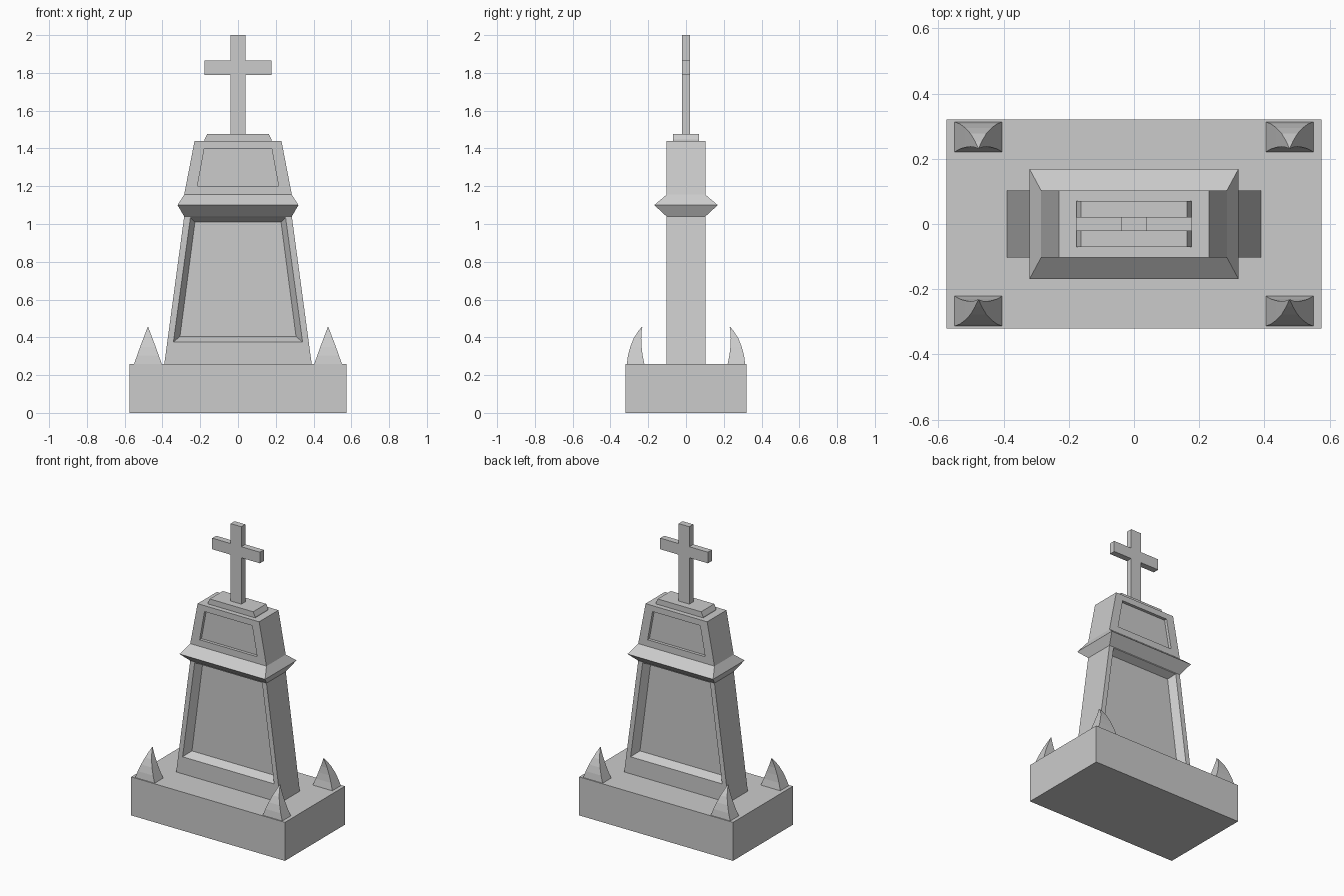
import bpy, bmesh

if "Cube" in bpy.data.objects:
    bpy.data.objects.remove(bpy.data.objects["Cube"])


def loft(name, rings):
    """Skin a sequence of equal-sized closed rings and cap both ends."""
    bm = bmesh.new()
    vs = [[bm.verts.new(p) for p in r] for r in rings]
    n = len(rings[0])
    for a, b in zip(vs, vs[1:]):
        for i in range(n):
            j = (i + 1) % n
            bm.faces.new((a[i], a[j], b[j], b[i]))
    bm.faces.new(vs[0][::-1])
    bm.faces.new(vs[-1])
    bmesh.ops.recalc_face_normals(bm, faces=bm.faces)
    me = bpy.data.meshes.new(name)
    bm.to_mesh(me)
    bm.free()
    ob = bpy.data.objects.new(name, me)
    bpy.context.collection.objects.link(ob)
    return ob


def rect(hx, y0, y1, z, cx=0):
    """Horizontal rectangle ring."""
    return [(cx - hx, y0, z), (cx + hx, y0, z), (cx + hx, y1, z), (cx - hx, y1, z)]


def trapezoid(hb, zb, ht, zt, y):
    """Upright trapezoid ring in the xz plane."""
    return [(-hb, y, zb), (hb, y, zb), (ht, y, zt), (-ht, y, zt)]


def panelled_slab(name, outline, rim, floor, hy, depth):
    """Tapered slab with a sunken panel on the front and the back."""
    front = [trapezoid(*floor, -hy + depth), trapezoid(*rim, -hy), trapezoid(*outline, -hy)]
    back = [[(x, -y, z) for x, y, z in r] for r in reversed(front)]
    loft(name, front + back)


# plinth
loft("plinth", [rect(0.575, -0.32, 0.32, z) for z in (0, 0.26)])

# main shaft with bevelled panel, and upper block with shallow panel
panelled_slab("lower_shaft", (0.39, 0.26, 0.285, 1.04), (0.342, 0.375, 0.252, 1.034),
              (0.307, 0.405, 0.228, 1.01), 0.103, 0.05)
panelled_slab("upper_block", (0.285, 1.155, 0.23, 1.44), (0.215, 1.20, 0.178, 1.40),
              (0.215, 1.20, 0.178, 1.40), 0.103, 0.02)

# pointed cornice between them
loft("cornice", [rect(hx, -hy, hy, z) for hx, hy, z in
                 ((0.285, 0.103, 1.04), (0.32, 0.168, 1.10), (0.285, 0.103, 1.155))])

# cap step under the cross
loft("cap_step", [rect(0.177, -0.07, 0.07, 1.44), rect(0.177, -0.07, 0.07, 1.447),
                  rect(0.162, -0.07, 0.07, 1.477)])

# cross drawn as one outline and extruded
half = [(0.04, 1.475), (0.04, 1.79), (0.178, 1.79), (0.178, 1.865), (0.04, 1.865), (0.04, 2.0)]
outline = half + [(-x, z) for x, z in reversed(half)]
loft("cross", [[(x, y, z) for x, z in outline] for y in (-0.021, 0.021)])

# curved horn at each corner: half width, inner y, outer y, height
horn = [(0.073, 0.221, 0.313, 0.26), (0.057, 0.230, 0.307, 0.305), (0.041, 0.235, 0.295, 0.35),
        (0.024, 0.237, 0.277, 0.395), (0.010, 0.235, 0.253, 0.432), (0.001, 0.231, 0.233, 0.456)]
for sx, side in ((-1, "left"), (1, "right")):
    for sy, end in ((-1, "front"), (1, "back")):
        loft(f"corner_horn_{end}_{side}",
             [rect(hx, sy * a, sy * b, z, sx * 0.477) for hx, a, b, z in horn])
